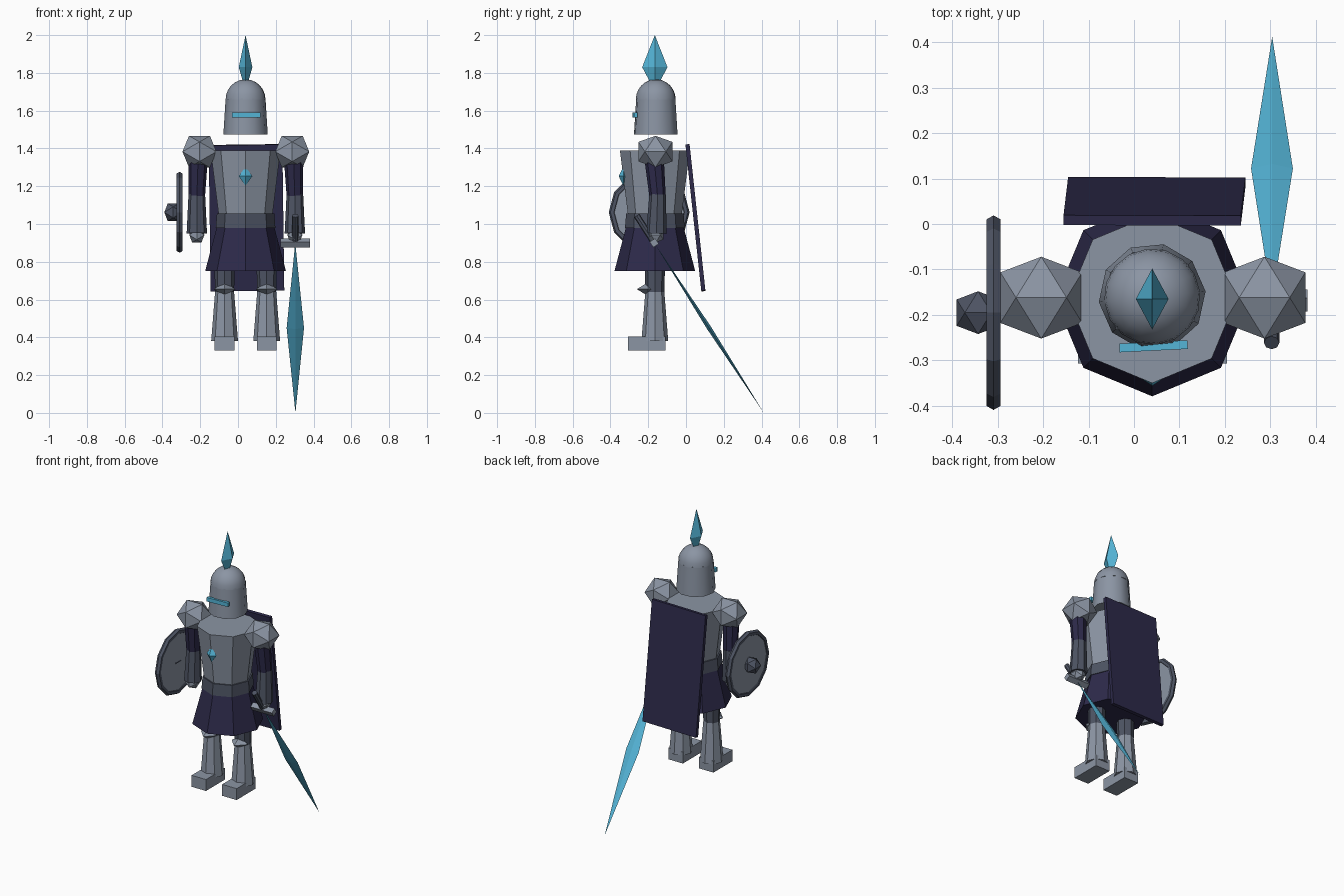
import bpy, bmesh, math
from mathutils import Vector, Matrix

if "Cube" in bpy.data.objects:
    bpy.data.objects.remove(bpy.data.objects["Cube"])

CX, CY = 0.04, -0.165          # body axis


def material(name, rgb):
    m = bpy.data.materials.new(name)
    m.diffuse_color = (*rgb, 1)
    m.use_nodes = True
    m.node_tree.nodes["Principled BSDF"].inputs["Base Color"].default_value = m.diffuse_color
    return m


STEEL = material("light steel", (0.26, 0.30, 0.37))
DARK = material("dark steel", (0.075, 0.088, 0.125))
CLOTH = material("navy cloth", (0.026, 0.023, 0.068))
CYAN = material("cyan crystal", (0.09, 0.46, 0.68))


def make(name, bm, mat, matrix=Matrix(), smooth=None):
    bm.transform(matrix)
    bmesh.ops.recalc_face_normals(bm, faces=bm.faces)
    me = bpy.data.meshes.new(name)
    bm.to_mesh(me)
    bm.free()
    me.materials.append(mat)
    ob = bpy.data.objects.new(name, me)
    bpy.context.collection.objects.link(ob)
    if smooth:
        bpy.ops.object.select_all(action='DESELECT')
        ob.select_set(True)
        bpy.context.view_layer.objects.active = ob
        bpy.ops.object.shade_smooth_by_angle(angle=math.radians(smooth))
    return ob


def aim(a, b):
    """Matrix placing local z along a->b, local x kept near world x."""
    z = (Vector(b) - Vector(a)).normalized()
    x = Vector((1, 0, 0)) if abs(z.x) < 0.9 else Vector((0, 1, 0))
    y = z.cross(x).normalized()
    x = y.cross(z)
    rot = Matrix((x, y, z)).transposed().to_4x4()
    return Matrix.Translation((Vector(a) + Vector(b)) / 2) @ rot


def rod(name, a, b, r1, r2, sides, mat, smooth=None):
    """Tapered prism from a (radius r1) to b (radius r2)."""
    bm = bmesh.new()
    bmesh.ops.create_cone(bm, cap_ends=True, segments=sides, radius1=r1, radius2=r2,
                          depth=(Vector(b) - Vector(a)).length)
    return make(name, bm, mat, aim(a, b), smooth)


def box(name, loc, size, mat, rot=Matrix()):
    bm = bmesh.new()
    bmesh.ops.create_cube(bm, size=1)
    return make(name, bm, mat, Matrix.Translation(loc) @ rot @ Matrix.Diagonal((*size, 1)))


def hull(name, points, mat, matrix):
    bm = bmesh.new()
    for p in points:
        bm.verts.new(p)
    bmesh.ops.convex_hull(bm, input=bm.verts)
    return make(name, bm, mat, matrix)


def crystal(name, loc, hx, hy, up, down, mat, rot=Matrix()):
    """Four-sided double pyramid."""
    pts = [(hx, 0, 0), (-hx, 0, 0), (0, hy, 0), (0, -hy, 0), (0, 0, up), (0, 0, -down)]
    return hull(name, pts, mat, Matrix.Translation(loc) @ rot)


def ico(name, loc, r, mat, squash=1.0):
    """Twenty-sided ball resting with an edge on top."""
    g = (1 + 5 ** 0.5) / 2
    k = r / g
    pts = []
    for s in (-k, k):
        for t in (-r, r):
            pts += [(s, 0, t), (0, t, s), (t, s, 0)]
    return hull(name, pts, mat, Matrix.Translation(loc) @ Matrix.Diagonal((1, 1, squash, 1)))


def lathe(name, profile, sides, mat, matrix, smooth=None, closed=False):
    """Spin (radius, height) points around local z."""
    bm = bmesh.new()
    rings = [[bm.verts.new((r * math.cos(2 * math.pi * i / sides),
                            r * math.sin(2 * math.pi * i / sides), h))
              for i in range(sides)] for r, h in profile]
    pairs = list(zip(rings, rings[1:])) + ([(rings[-1], rings[0])] if closed else [])
    for lo, hi in pairs:
        for i in range(sides):
            j = (i + 1) % sides
            bm.faces.new((lo[i], lo[j], hi[j], hi[i]))
    if not closed:
        bm.faces.new(rings[0][::-1])
        bm.faces.new(rings[-1])
    return make(name, bm, mat, matrix, smooth)


# Torso, belt and skirt
rod("torso", (CX, CY, 1.03), (CX, CY, 1.39), 0.14, 0.185, 8, STEEL)
rod("belt", (CX, CY, 0.98), (CX, CY, 1.055), 0.158, 0.152, 8, DARK)
rod("skirt", (CX, CY, 0.75), (CX, CY, 0.985), 0.214, 0.152, 8, CLOTH)
crystal("chest_gem", (CX, -0.332, 1.253), 0.036, 0.024, 0.05, 0.05, CYAN)

# Cape, leaning back
box("cape", (0.045, 0.05, 1.033), (0.39, 0.022, 0.778), CLOTH,
    Matrix.Rotation(0.108, 4, 'X') @ Matrix.Rotation(-0.013, 4, 'Y'))

# Helmet, visor slit and plume
turn = Matrix.Rotation(0.1, 4, 'Z')
head = Matrix.Translation((CX, CY + 0.005, 0)) @ turn
lathe("helmet", [(0.118, 1.475), (0.106, 1.665)], 10, STEEL, head, 50)
dome = [(0.106 * math.cos(t), 1.66 + 0.106 * math.sin(t))
        for t in [math.pi / 2 * i / 6.2 for i in range(7)]]
lathe("helmet_dome", dome, 16, STEEL, head, 50)
box("visor", (CX + 0.003, -0.269, 1.577), (0.15, 0.019, 0.026), CYAN,
    Matrix.Rotation(0.05, 4, 'Z'))
crystal("plume", (CX, CY, 1.83), 0.036, 0.067, 0.17, 0.125, CYAN)

# Arms
for side, x in (("left", -0.218), ("right", 0.301)):
    inner = 0.014 if x < 0 else -0.014
    ico(side + "_shoulder", (x + inner, -0.162, 1.383), 0.09, STEEL, 0.93)
    rod(side + "_upper_arm", (x, -0.15, 1.14), (x + inner * 0.5, -0.17, 1.36),
        0.043, 0.052, 8, CLOTH)
    rod(side + "_forearm", (x, -0.157, 0.95), (x, -0.15, 1.157), 0.054, 0.044, 8, DARK)
    ico(side + "_hand", (x, -0.16, 0.942), 0.04, STEEL)

# Legs
for side, x in (("left", -0.071), ("right", 0.152)):
    rod(side + "_thigh", (x, CY, 0.63), (x, CY, 0.82), 0.05, 0.055, 8, DARK)
    crystal(side + "_knee", (x, -0.2, 0.655), 0.058, 0.06, 0.037, 0.037, STEEL)
    rod(side + "_shin", (x, CY, 0.38), (x, CY, 0.645), 0.071, 0.05, 8, STEEL)
    box(side + "_foot", (x, -0.208, 0.367), (0.105, 0.197, 0.075), STEEL)

# Round shield: plate, rim and boss, facing -x
SX, SY, SZ = -0.309, -0.195, 1.062
rod("shield_plate", (SX + 0.011, SY, SZ), (SX - 0.011, SY, SZ), 0.2, 0.2, 12, STEEL)
rim = [(0.196 + 0.018 * math.cos(a), 0.018 * math.sin(a))
       for a in [math.pi / 3 * i for i in range(6)]]
lathe("shield_rim", rim, 12, DARK,
      Matrix.Translation((SX, SY, SZ)) @ Matrix.Rotation(math.pi / 2, 4, 'Y'), closed=True)
ico("shield_boss", (-0.343, SY, SZ), 0.047, DARK)

# Sword slanting down and back
hilt, tip = Vector((0.303, -0.168, 0.9)), Vector((0.304, 0.412, 0.0))
d = (tip - hilt).normalized()
lean = aim(hilt, tip).to_3x3().to_4x4()
rod("sword_grip", hilt - d * 0.172, hilt, 0.017, 0.017, 8, DARK)
box("sword_guard", hilt, (0.157, 0.035, 0.035), STEEL, lean)
half = (tip - hilt).length / 2
crystal("sword_blade", (hilt + tip) / 2, 0.046, 0.012, half, half, CYAN, lean)
